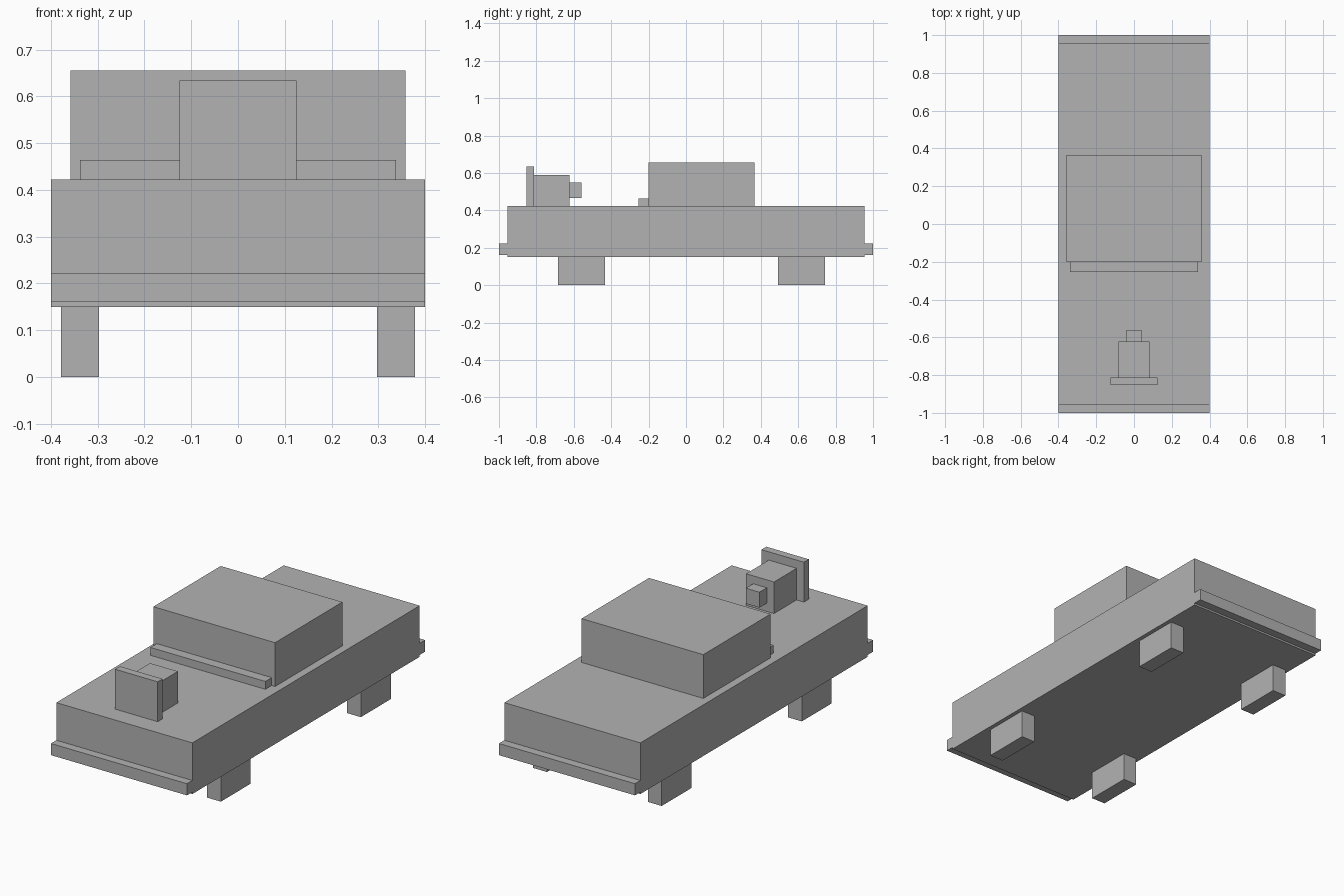
import bpy

if "Cube" in bpy.data.objects:
    bpy.data.objects.remove(bpy.data.objects["Cube"])

grey = bpy.data.materials.new("plain grey")
grey.diffuse_color = (0.45, 0.45, 0.45, 1)
grey.use_nodes = True
grey.node_tree.nodes["Principled BSDF"].inputs["Base Color"].default_value = grey.diffuse_color


def box(name, x, y, z):
    """Axis-aligned box from (min, max) ranges."""
    ranges = (x, y, z)
    bpy.ops.mesh.primitive_cube_add(size=1, location=[(a + b) / 2 for a, b in ranges])
    ob = bpy.context.object
    ob.name = name
    ob.scale = [b - a for a, b in ranges]
    bpy.ops.object.transform_apply(location=False, rotation=False, scale=True)
    ob.data.materials.append(grey)
    return ob


# Main hull and cabin
box("body", (-0.4, 0.4), (-0.955, 0.955), (0.15, 0.422))
box("cabin", (-0.358, 0.358), (-0.2, 0.366), (0.422, 0.655))
box("cabin_front_ledge", (-0.338, 0.338), (-0.253, -0.2), (0.422, 0.464))

# Bumpers at both ends
box("front_bumper", (-0.4, 0.4), (-1.0, -0.955), (0.16, 0.222))
box("back_bumper", (-0.4, 0.4), (0.955, 1.0), (0.16, 0.222))

# Mounted unit on the front deck: shield, housing, rear stub
box("deck_shield", (-0.125, 0.125), (-0.853, -0.812), (0.422, 0.634))
box("deck_housing", (-0.082, 0.082), (-0.812, -0.622), (0.422, 0.59))
box("deck_stub", (-0.04, 0.04), (-0.622, -0.56), (0.466, 0.548))

# Block wheels, mirrored left and right
for end, y in (("front", (-0.684, -0.433)), ("back", (0.492, 0.744))):
    box(end + "_right_wheel", (0.297, 0.378), y, (0.0, 0.15))
    box(end + "_left_wheel", (-0.378, -0.297), y, (0.0, 0.15))
